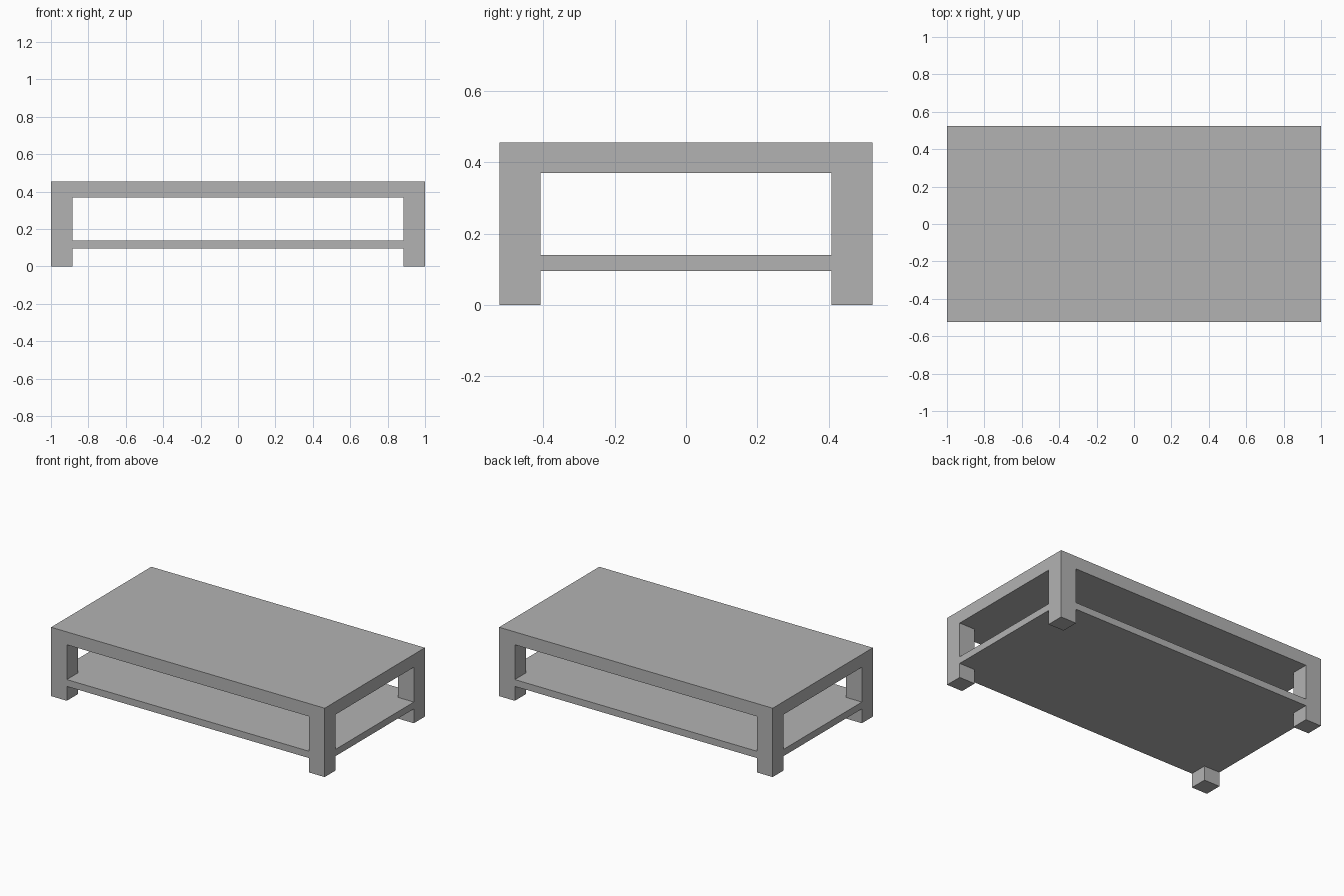
import bpy
import bmesh

# Remove the default cube
cube = bpy.data.objects.get("Cube")
if cube:
    bpy.data.objects.remove(cube, do_unlink=True)

# Overall sizes
HALF_X, HALF_Y = 1.0, 0.523
LEG = 0.115
TOP_LOW, TOP_HIGH = 0.37, 0.455
SHELF_LOW, SHELF_HIGH = 0.095, 0.14

# Single flat grey
grey = bpy.data.materials.new("plain_grey")
grey.use_nodes = True
COLOUR = (0.45, 0.45, 0.45, 1)
grey.diffuse_color = COLOUR
grey.node_tree.nodes["Principled BSDF"].inputs["Base Color"].default_value = COLOUR


def prism(name, outline, low, high):
    """Extrude a flat outline upward into a closed solid."""
    bm = bmesh.new()
    base = bm.faces.new([bm.verts.new((x, y, low)) for x, y in outline])
    result = bmesh.ops.extrude_face_region(bm, geom=[base], use_keep_orig=True)
    raised = [v for v in result["geom"] if isinstance(v, bmesh.types.BMVert)]
    bmesh.ops.translate(bm, verts=raised, vec=(0, 0, high - low))
    bmesh.ops.recalc_face_normals(bm, faces=bm.faces)
    mesh = bpy.data.meshes.new(name)
    bm.to_mesh(mesh)
    bm.free()
    mesh.materials.append(grey)
    obj = bpy.data.objects.new(name, mesh)
    bpy.context.collection.objects.link(obj)
    return obj


def rectangle(x0, y0, x1, y1):
    return [(x0, y0), (x1, y0), (x1, y1), (x0, y1)]


# Table top
prism("table_top", rectangle(-HALF_X, -HALF_Y, HALF_X, HALF_Y), TOP_LOW, TOP_HIGH)

# Four square legs flush with the corners of the top
for side, sx in (("left", 1), ("right", -1)):
    for end, sy in (("front", -1), ("back", 1)):
        corner = rectangle(sx * (HALF_X - LEG), sy * (HALF_Y - LEG),
                           sx * HALF_X, sy * HALF_Y)
        prism(f"{end}_{side}_leg", corner, 0, TOP_LOW)

# Lower shelf, flush with the outer faces and notched around the legs
ix, iy = HALF_X - LEG, HALF_Y - LEG
half = [(-ix, -iy), (-ix, -HALF_Y), (ix, -HALF_Y),
        (ix, -iy), (HALF_X, -iy), (HALF_X, iy)]
notched = half + [(-x, -y) for x, y in half]
prism("lower_shelf", notched, SHELF_LOW, SHELF_HIGH)
